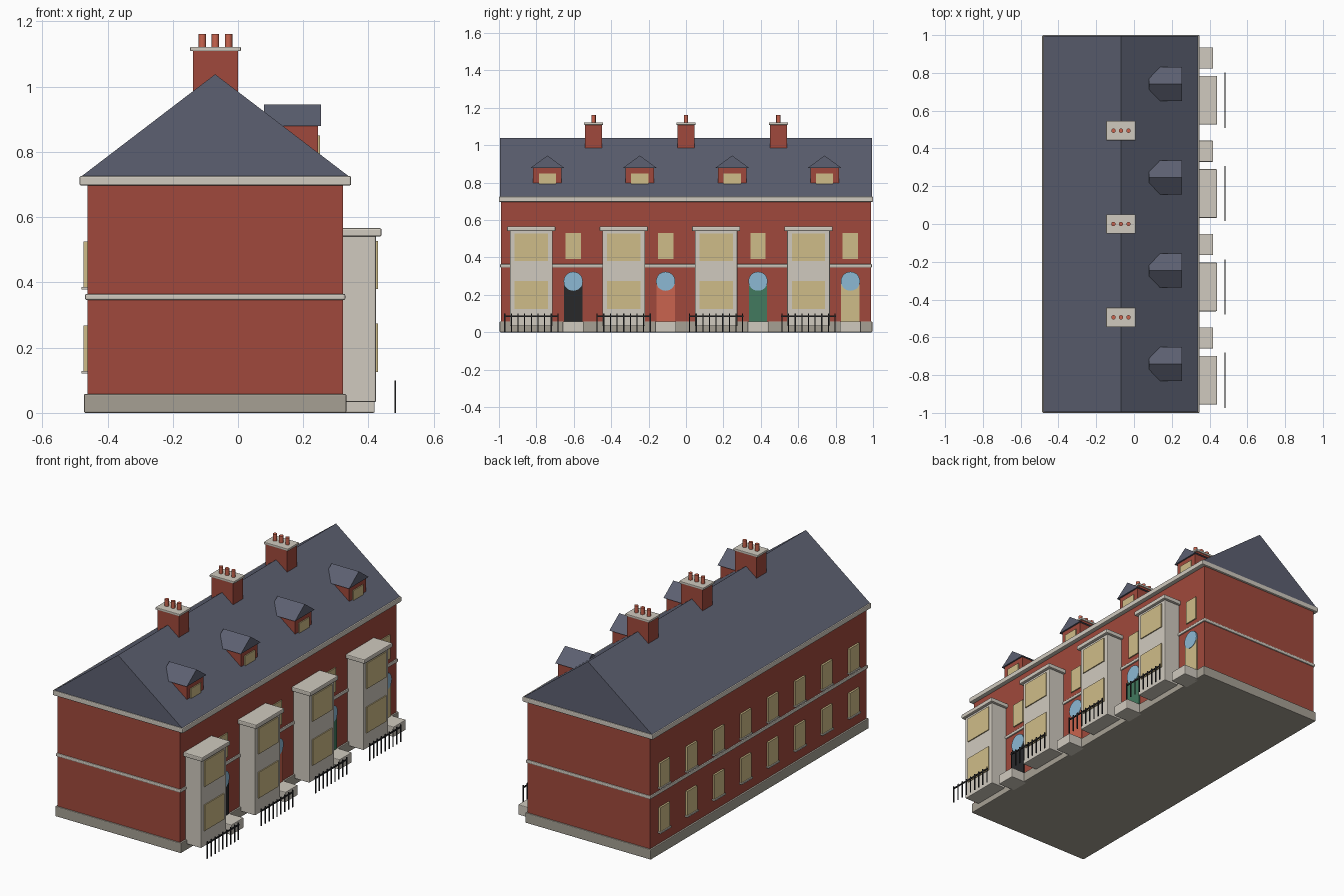
import bpy, bmesh, math

if "Cube" in bpy.data.objects:
    bpy.data.objects.remove(bpy.data.objects["Cube"])

def mat(name, r, g, b):
    m = bpy.data.materials.new(name)
    lin = lambda c: ((c / 255 + 0.055) / 1.055) ** 2.4
    m.diffuse_color = (lin(r), lin(g), lin(b), 1)
    m.use_nodes = True
    m.node_tree.nodes["Principled BSDF"].inputs["Base Color"].default_value = m.diffuse_color
    return m

BRICK = mat("red brick", 160, 73, 60)
SLATE = mat("slate", 92, 96, 113)
STONE = mat("pale stone", 208, 202, 191)
BASE = mat("grey stone", 166, 160, 148)
GLASS = mat("cream", 207, 188, 136)
BLUE = mat("pale blue", 140, 185, 212)
BLACK = mat("black", 40, 40, 42)
CLAY = mat("terracotta", 202, 100, 78)
GREEN = mat("green", 66, 122, 94)

def finish(name, bm, m, bevel=0):
    bmesh.ops.recalc_face_normals(bm, faces=bm.faces[:])
    me = bpy.data.meshes.new(name)
    bm.to_mesh(me)
    bm.free()
    me.materials.append(m)
    o = bpy.data.objects.new(name, me)
    bpy.context.collection.objects.link(o)
    if bevel:
        b = o.modifiers.new("bevel", 'BEVEL')
        b.width, b.segments = bevel, 2
    return o

def add_box(bm, x, y, z):
    vs = bmesh.ops.create_cube(bm, size=1)["verts"]
    for v in vs:
        v.co = [(a + b) / 2 + c * (b - a) for c, (a, b) in zip(v.co, (x, y, z))]

def box(name, m, x, y, z, bevel=0):
    bm = bmesh.new()
    add_box(bm, x, y, z)
    return finish(name, bm, m, bevel)

def prism(name, m, tri, axis, lo, hi):
    # triangle swept along x (axis 0) or y (axis 1)
    bm = bmesh.new()
    place = lambda t, a, z: (t, a, z) if axis == 0 else (a, t, z)
    f = [[bm.verts.new(place(t, a, z)) for a, z in tri] for t in (lo, hi)]
    bm.faces.new(f[0])
    bm.faces.new(f[1])
    for i in range(3):
        j = (i + 1) % 3
        bm.faces.new((f[0][i], f[0][j], f[1][j], f[1][i]))
    return finish(name, bm, m)

def cylinder(name, m, r, h, loc, rot=(0, 0, 0), sides=16):
    bpy.ops.mesh.primitive_cylinder_add(vertices=sides, radius=r, depth=h, location=loc, rotation=rot)
    o = bpy.context.object
    o.name = name
    o.data.materials.append(m)
    bpy.ops.object.shade_smooth_by_angle()
    return o

def mid(c, w):
    return (c - w / 2, c + w / 2)

# main block, bands and roof
box("walls", BRICK, (-0.462, 0.322), (-0.988, 0.988), (0.01, 0.71))
box("plinth", BASE, (-0.472, 0.332), (-0.996, 0.996), (0, 0.058), 0.004)
box("string_course", STONE, (-0.469, 0.329), (-0.994, 0.994), (0.346, 0.365), 0.005)
box("eaves_cornice", STONE, (-0.486, 0.347), (-1, 1), (0.697, 0.726), 0.005)
prism("main_roof", SLATE, [(-0.48, 0.725), (0.34, 0.725), (-0.07, 1.038)], 1, -0.995, 0.995)

PITCH = 0.494
doors = [BLACK, CLAY, GREEN, GLASS]
for i in range(4):
    c = (i - 1.5) * PITCH
    bay, door = c - 0.086, c + 0.138

    # two-storey bay
    box("bay", STONE, (0.31, 0.423), mid(bay, 0.228), (0.033, 0.545), 0.004)
    box("bay_cornice", STONE, (0.31, 0.44), mid(bay, 0.258), (0.541, 0.566), 0.005)
    for z in ((0.125, 0.274), (0.38, 0.527)):
        box("bay_window", GLASS, (0.42, 0.429), mid(bay, 0.178), z)

    # door, round fanlight, step and window above
    box("door", doors[i], (0.32, 0.329), mid(door, 0.098), (0.055, 0.272))
    cylinder("fanlight", BLUE, 0.051, 0.009, (0.3275, door, 0.273), (0, math.pi / 2, 0), 28)
    box("doorstep", STONE, (0.31, 0.419), mid(door, 0.112), (0, 0.059), 0.004)
    box("landing_window", GLASS, (0.32, 0.329), mid(door, 0.082), (0.392, 0.53))

    # railing
    bm = bmesh.new()
    for k in range(9):
        add_box(bm, (0.48, 0.485), mid(bay - 0.142 + k * 0.0355, 0.006), (0, 0.1))
    add_box(bm, (0.48, 0.485), mid(bay, 0.292), (0.083, 0.091))
    finish("railing", bm, BLACK)

    # dormer
    box("dormer", BRICK, (0.1, 0.245), mid(c, 0.152), (0.77, 0.882))
    box("dormer_window", GLASS, (0.242, 0.251), mid(c, 0.092), (0.79, 0.85))
    prism("dormer_roof", SLATE, [(c - 0.09, 0.879), (c + 0.09, 0.879), (c, 0.945)], 0, 0.08, 0.254)

    # rear windows with sills
    for y in (c - PITCH / 4, c + PITCH / 4):
        for z in (0.128, 0.385):
            box("rear_window", GLASS, (-0.473, -0.464 + 0.004), mid(y, 0.09), (z, z + 0.14))
            box("rear_sill", STONE, (-0.479, -0.455), mid(y, 0.1), (z - 0.007, z + 0.001))

# chimneys on the party walls
for i in (-1, 0, 1):
    y = i * PITCH
    box("chimney", BRICK, (-0.138, 0.0), mid(y, 0.092), (0.92, 1.112))
    box("chimney_cap", STONE, (-0.147, 0.009), mid(y, 0.102), (1.109, 1.122), 0.003)
    for x in (-0.109, -0.069, -0.029):
        cylinder("chimney_pot", CLAY, 0.0115, 0.045, (x, y, 1.1385))
